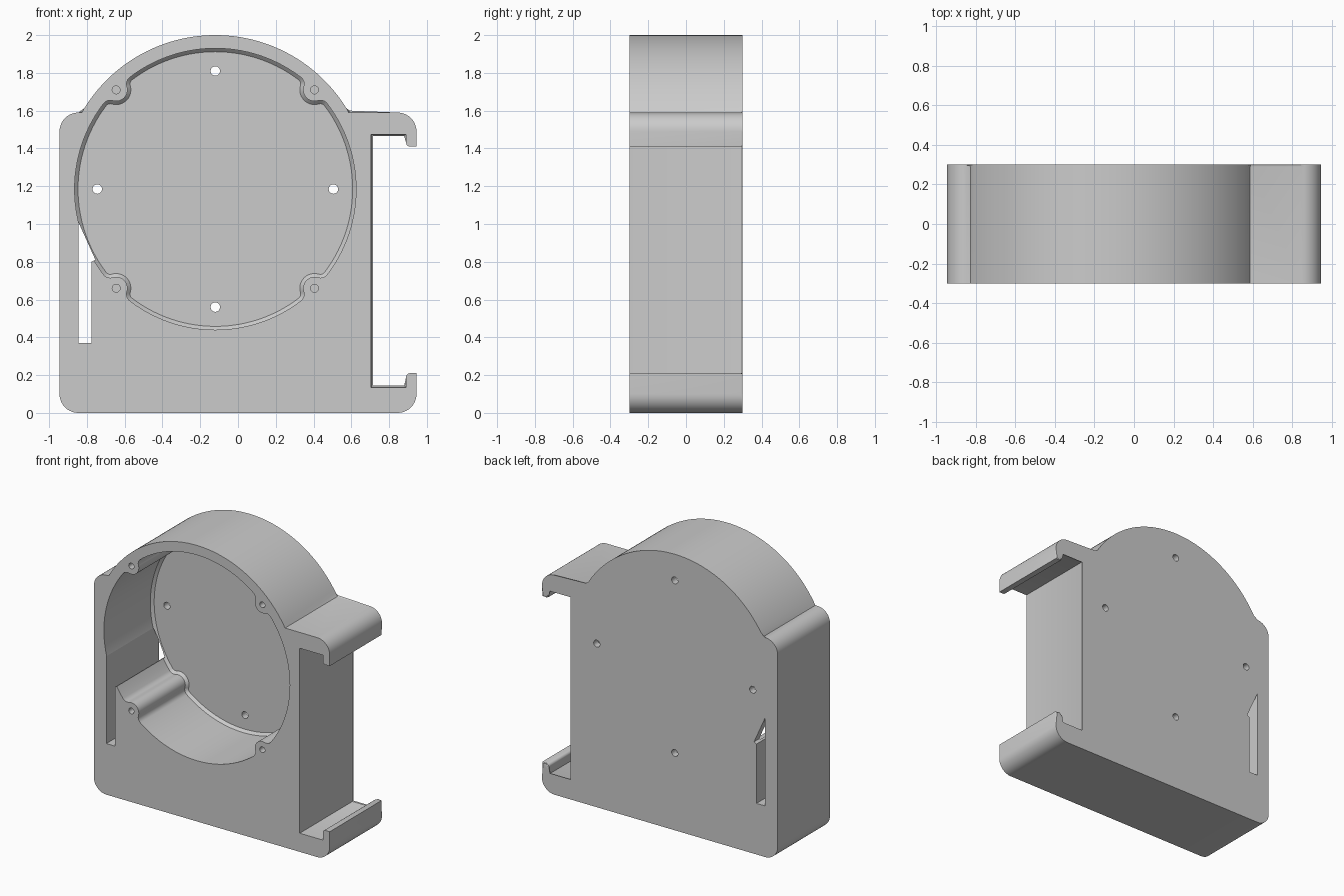
import bpy, bmesh
from math import cos, sin, pi, radians, acos, asin, hypot, atan2
from mathutils import Vector

cube = bpy.data.objects.get("Cube")
if cube:
    bpy.data.objects.remove(cube)

CX, CZ = -0.12, 1.185      # centre of the round chamber
R_OUT, R_IN = 0.815, 0.745
FRONT, BACK, FLOOR = -0.3, 0.3, 0.25
BOSS = 0.525               # screw boss offset from the centre

grey = bpy.data.materials.new("plain grey")
grey.use_nodes = True
grey.diffuse_color = (0.6, 0.6, 0.6, 1)
grey.node_tree.nodes["Principled BSDF"].inputs["Base Color"].default_value = (0.6, 0.6, 0.6, 1)


def arc(x, z, r, a0, a1, n=10):
    """Points along an arc, angles in degrees."""
    angles = [radians(a0 + (a1 - a0) * i / n) for i in range(n + 1)]
    return [(x + r * cos(a), z + r * sin(a)) for a in angles]


def loft(name, rings, back_bevel=0):
    """Solid through (y, outline) rings of equal point count, front to back."""
    bm = bmesh.new()
    loops = [[bm.verts.new((x, y, z)) for x, z in pts] for y, pts in rings]
    n = len(loops[0])
    for a, b in zip(loops, loops[1:]):
        for i in range(n):
            j = (i + 1) % n
            bm.faces.new((a[i], a[j], b[j], b[i]))
    bm.faces.new(loops[0])
    cap = bm.faces.new(loops[-1])
    if back_bevel:
        bmesh.ops.bevel(bm, geom=list(cap.edges), offset=back_bevel,
                        segments=2, profile=0.5, affect='EDGES')
    bmesh.ops.recalc_face_normals(bm, faces=bm.faces)
    mesh = bpy.data.meshes.new(name)
    bm.to_mesh(mesh)
    bm.free()
    mesh.materials.append(grey)
    ob = bpy.data.objects.new(name, mesh)
    bpy.context.collection.objects.link(ob)
    return ob


def prism(name, pts, y0, y1, bevel=0):
    return loft(name, [(y0, pts), (y1, pts)], bevel)


def chamber_outline(inset):
    """Circle with four filleted screw bosses pushing inward."""
    r, rb, rf = R_IN - inset, 0.06 + inset, 0.045 - inset
    d = hypot(BOSS, BOSS)
    reach = r - rf
    off = acos((d * d + reach * reach - (rb + rf) ** 2) / (2 * d * reach))
    pts = []
    for k in range(4):
        mid = radians(45 + 90 * k)
        boss = Vector((d * cos(mid), d * sin(mid)))
        c0, c1 = [Vector((reach * cos(t), reach * sin(t))) for t in (mid - off, mid + off)]

        def sweep(c, rad, start, end, n):
            turn = (end - start + pi) % (2 * pi) - pi
            for i in range(n + 1):
                a = start + turn * i / n
                pts.append((CX + c.x + rad * cos(a), CZ + c.y + rad * sin(a)))

        def ang(a, b):
            return atan2(b.y - a.y, b.x - a.x)

        sweep(c0, rf, mid - off, ang(c0, boss), 8)
        sweep(boss, rb, ang(boss, c0), ang(boss, c1), 12)
        sweep(c1, rf, ang(c1, boss), mid + off, 8)
        sweep(Vector((0, 0)), r, mid + off, mid + pi / 2 - off, 28)
    # drop the doubled points where arcs meet
    return [p for i, p in enumerate(pts) if hypot(p[0] - pts[i - 1][0], p[1] - pts[i - 1][1]) > 1e-5]


# Housing: rounded body, domed top and two hooked arms
a0 = math_angle = 180 / pi * asin((1.59 - CZ) / R_OUT)
outline = (
    arc(-0.845, 0.1, 0.1, 180, 270) + arc(0.845, 0.1, 0.1, 270, 360)
    + [(0.945, 0.21)] + arc(0.91, 0.19, 0.02, 90, 180, 5)
    + [(0.89, 0.135), (0.705, 0.135), (0.705, 1.475), (0.89, 1.475)]
    + arc(0.91, 1.43, 0.02, 180, 270, 5) + [(0.945, 1.41)]
    + arc(0.845, 1.49, 0.1, 0, 90)
    + arc(CX, CZ, R_OUT, a0, 180 - a0, 64)
    + arc(-0.845, 1.49, 0.1, 90, 180)
)
housing = prism("housing", outline, FRONT, BACK, 0.01)

# Chamber with a small chamfer around its floor
full, small = chamber_outline(0), chamber_outline(0.018)
cutters = [loft("chamber_cutter", [(-0.4, full), (FLOOR - 0.018, full), (FLOOR, small)])]

# Cable slot running through the left wall and the floor
slot = [(-0.845, 0.37), (-0.775, 0.37), (-0.775, 0.8), (-0.755, 0.81), (-0.845, 1.01)]
cutters.append(prism("slot_cutter", slot, -0.4, 0.4))

# Blind screw holes in the bosses, through holes in the floor
for sx in (-1, 1):
    for sz in (-1, 1):
        hole = arc(CX + sx * BOSS, CZ + sz * BOSS, 0.021, 0, 345, 23)
        cutters.append(prism("screw_cutter", hole, -0.4, 0.0))
for dx, dz in ((0, 1), (0, -1), (1, 0), (-1, 0)):
    hole = arc(CX + dx * 0.625, CZ + dz * 0.625, 0.025, 0, 345, 23)
    cutters.append(prism("mount_cutter", hole, 0.1, 0.4))

bpy.ops.object.select_all(action='DESELECT')
bpy.context.view_layer.objects.active = housing
housing.select_set(True)
for c in cutters:
    c.hide_render = True
    mod = housing.modifiers.new("cut", 'BOOLEAN')
    mod.operation, mod.solver, mod.object = 'DIFFERENCE', 'EXACT', c
    bpy.ops.object.modifier_apply(modifier=mod.name)
    bpy.data.objects.remove(c)

bpy.ops.object.shade_smooth_by_angle(angle=radians(30))
